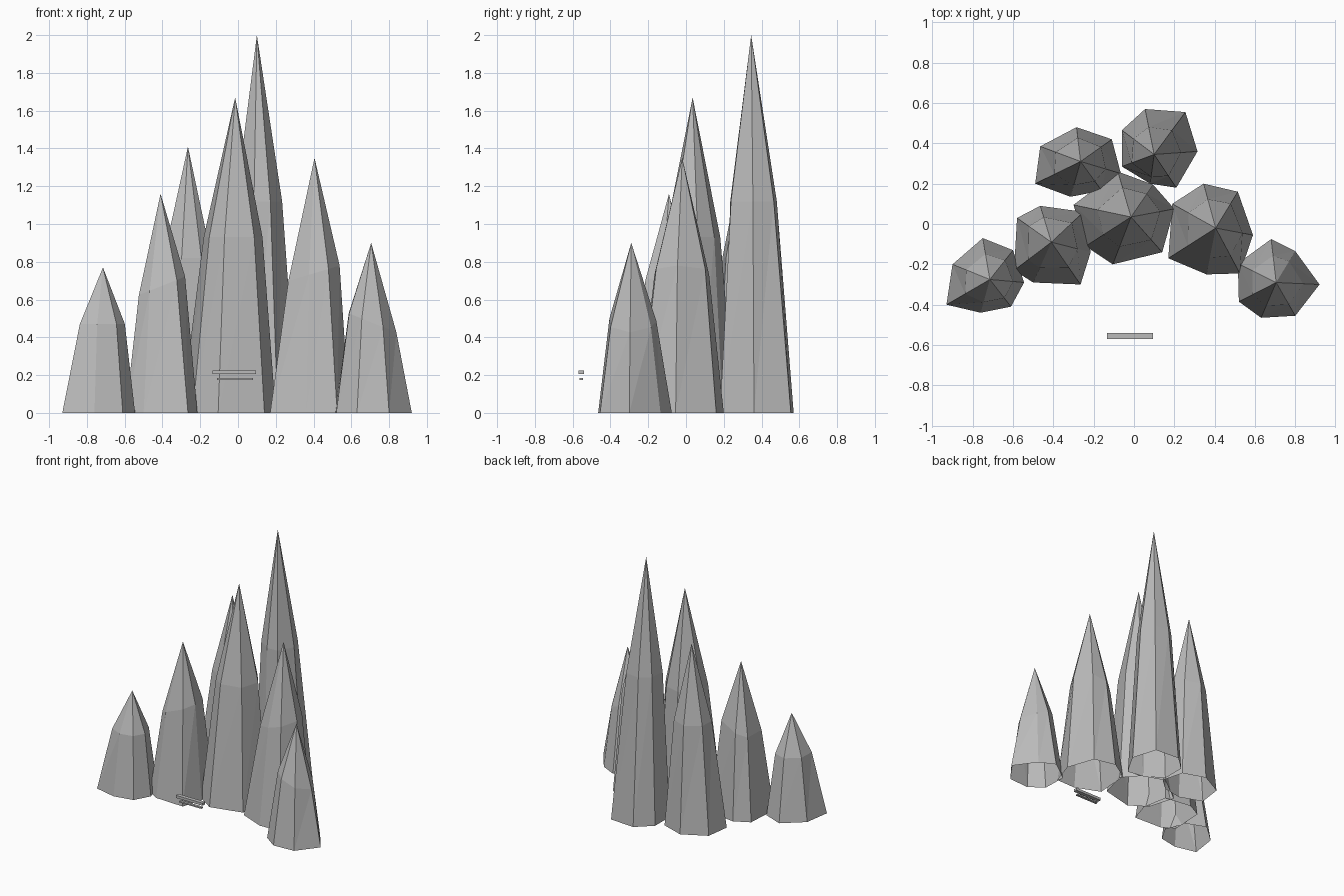
import bpy
import bmesh
from mathutils import Vector

if "Cube" in bpy.data.objects:
    bpy.data.objects.remove(bpy.data.objects["Cube"])

stone = bpy.data.materials.new("stone_grey")
stone.use_nodes = True
GREY = (0.5, 0.5, 0.5, 1)
stone.diffuse_color = GREY
stone.node_tree.nodes["Principled BSDF"].inputs["Base Color"].default_value = GREY


def finish(name, bm):
    """Turn a bmesh into a flat-shaded object."""
    mesh = bpy.data.meshes.new(name)
    bm.to_mesh(mesh)
    bm.free()
    mesh.materials.append(stone)
    bpy.context.collection.objects.link(bpy.data.objects.new(name, mesh))


def spire(name, tip, foot, shoulder, pinch=0.64, lean=0.0):
    """Open-bottomed rock: irregular foot, narrower shoulder ring, sharp tip."""
    bm = bmesh.new()
    tip = Vector(tip)
    offsets = [Vector(p) - tip.xy for p in foot]
    mean = sum(o.length for o in offsets) / len(offsets)
    low, mid = [], []
    for o in offsets:
        low.append(bm.verts.new((*(tip.xy + o), 0)))
        # shoulders are more regular than the foot outline
        s = o.normalized() * pinch * (0.5 * o.length + 0.5 * mean)
        mid.append(bm.verts.new((*(tip.xy + s), shoulder + lean * s.x)))
    top = bm.verts.new(tip)
    for i in range(len(foot)):
        j = (i + 1) % len(foot)
        bm.faces.new((low[i], low[j], mid[j]))
        bm.faces.new((low[i], mid[j], mid[i]))
        bm.faces.new((mid[i], mid[j], top))
    bmesh.ops.recalc_face_normals(bm, faces=bm.faces)
    finish(name, bm)


def bar(name, center, size):
    bm = bmesh.new()
    bmesh.ops.create_cube(bm, size=1)
    bmesh.ops.scale(bm, vec=size, verts=bm.verts)
    bmesh.ops.translate(bm, vec=center, verts=bm.verts)
    finish(name, bm)


# Front pair, lowest rocks
spire("right_front_spire", (-.715, -.275, .77),
      [(-.75, -.07), (-.9, -.2), (-.93, -.4), (-.76, -.44),
       (-.61, -.41), (-.545, -.29), (-.6, -.13)], .47)
spire("left_front_spire", (.705, -.29, .9),
      [(.68, -.075), (.515, -.195), (.52, -.385), (.63, -.465),
       (.8, -.455), (.92, -.3), (.8, -.135)], .48, lean=-.4)

# Middle pair
spire("right_middle_spire", (-.41, -.09, 1.16),
      [(-.465, .09), (-.58, .03), (-.595, -.23), (-.5, -.29),
       (-.265, -.3), (-.215, -.14), (-.25, .06)], .67, lean=.4)
spire("left_middle_spire", (.405, -.02, 1.35),
      [(.345, .2), (.19, .1), (.17, -.17), (.36, -.25),
       (.525, -.245), (.59, -.055), (.515, .16)], .74, lean=.3)

# Centre and rear rocks
spire("center_spire", (-.015, .035, 1.67),
      [(-.08, .26), (-.3, .095), (-.24, -.11), (-.105, -.2),
       (.14, -.14), (.2, .075), (.095, .195)], .93)
spire("right_rear_spire", (-.265, .31, 1.41),
      [(-.285, .48), (-.465, .385), (-.49, .2), (-.315, .135),
       (-.16, .165), (-.065, .25), (-.11, .42)], .82)
spire("left_rear_spire", (.1, .345, 2),
      [(.055, .57), (-.06, .465), (-.06, .285), (.08, .2),
       (.21, .18), (.315, .36), (.255, .555)], 1.12)

# Two thin floating bars in front
bar("upper_bar", (-.02, -.555, .215), (.23, .03, .02))
bar("lower_bar", (-.015, -.555, .18), (.19, .02, .01))
